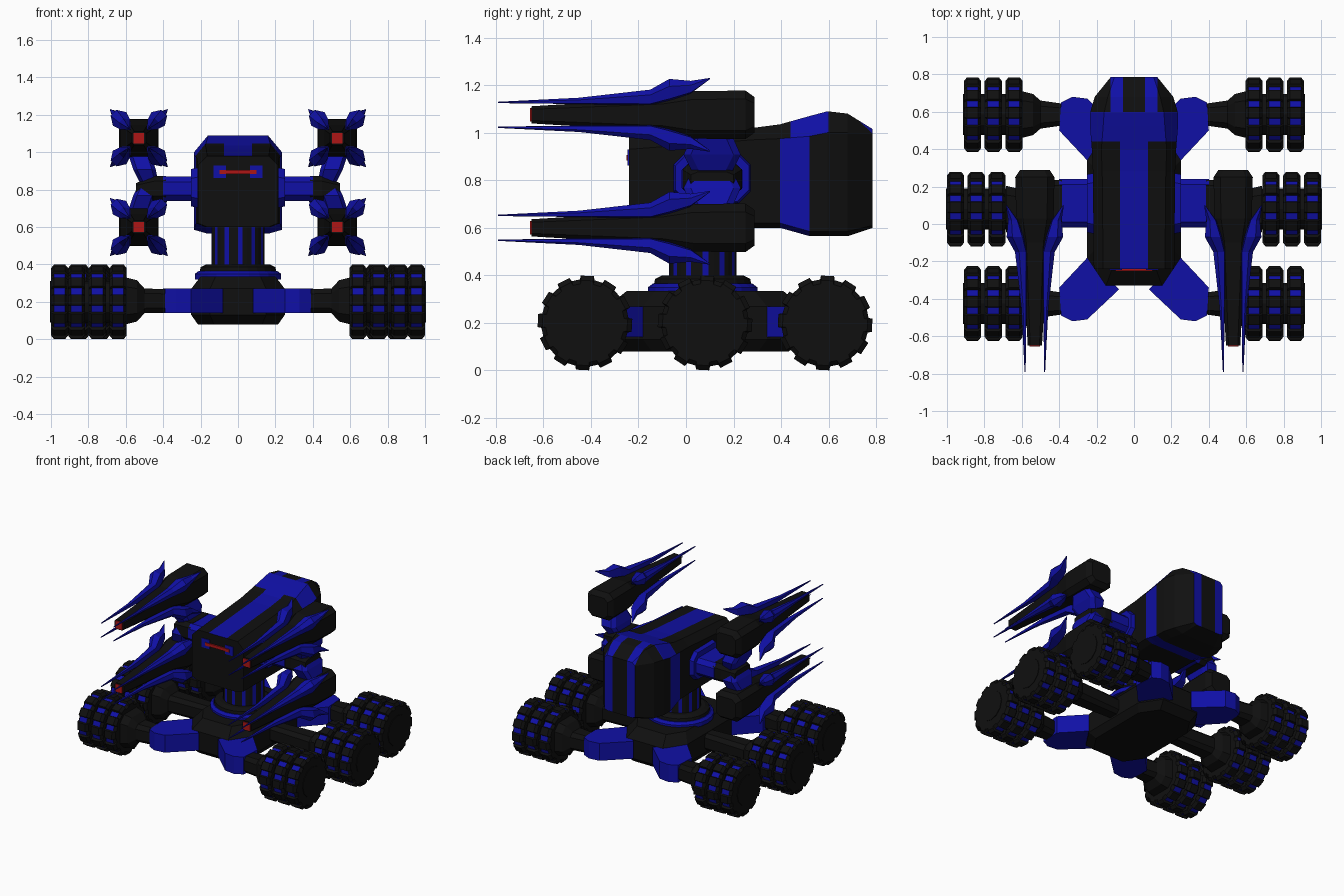
import bpy, bmesh, math
from mathutils import Vector

if "Cube" in bpy.data.objects:
    bpy.data.objects.remove(bpy.data.objects["Cube"])


def material(name, rgb):
    m = bpy.data.materials.new(name)
    m.diffuse_color = (*rgb, 1)
    m.use_nodes = True
    m.node_tree.nodes["Principled BSDF"].inputs["Base Color"].default_value = m.diffuse_color
    return m


BLACK = material("black", (0.005, 0.005, 0.005))
BLUE = material("blue", (0.005, 0.005, 0.38))
RED = material("red", (0.42, 0.008, 0.008))


def loft(name, rings, mats, rule=None, cuts=()):
    """Skin rings of points, cap the ends, slice along cuts, colour faces by rule."""
    bm = bmesh.new()
    loops = [[bm.verts.new(p) for p in r] for r in rings]
    n = len(loops[0])
    for k, (a, b) in enumerate(zip(loops, loops[1:])):
        for i in range(n):
            f = bm.faces.new((a[i], a[(i + 1) % n], b[(i + 1) % n], b[i]))
            if rule == "wheel":
                f.material_index = int(k == 1 and i % 4 == 2)
            elif rule == "neck":
                f.material_index = int(i % 3 == 0)
    bm.faces.new(loops[0])
    bm.faces.new(loops[-1])
    bmesh.ops.recalc_face_normals(bm, faces=bm.faces)
    for co, no in cuts:
        bmesh.ops.bisect_plane(bm, geom=bm.verts[:] + bm.edges[:] + bm.faces[:],
                               plane_co=co, plane_no=no)
    if callable(rule):
        for f in bm.faces:
            f.material_index = int(rule(f.calc_center_median(), f.normal))
    me = bpy.data.meshes.new(name)
    bm.to_mesh(me)
    bm.free()
    for m in mats:
        me.materials.append(m)
    ob = bpy.data.objects.new(name, me)
    bpy.context.collection.objects.link(ob)
    return ob


def octagon(hw, hh, cx, cy):
    return [(hw, -hh + cy), (hw, hh - cy), (hw - cx, hh), (-hw + cx, hh),
            (-hw, hh - cy), (-hw, -hh + cy), (-hw + cx, -hh), (hw - cx, -hh)]


def circle(r, n):
    return [(r * math.cos(math.tau * i / n), r * math.sin(math.tau * i / n)) for i in range(n)]


def along_x(pts, x, y, z):
    return [(x, y + a, z + b) for a, b in pts]


def along_y(pts, x, y, z):
    return [(x + a, y, z + b) for a, b in pts]


def along_z(pts, x, y, z):
    return [(x + a, y + b, z) for a, b in pts]


def box(name, lo, hi, mat):
    pts = [(lo[0], lo[1]), (hi[0], lo[1]), (hi[0], hi[1]), (lo[0], hi[1])]
    return loft(name, [along_z(pts, 0, 0, lo[2]), along_z(pts, 0, 0, hi[2])], [mat])


MID = 0.08  # fore-aft centre of the chassis

# chassis hull and turret ring
loft("chassis", [along_z(octagon(0.25 * s, 0.41 * s, 0.1 * s, 0.15 * s), 0, MID, z)
                 for z, s in ((0.08, 0.86), (0.13, 1), (0.27, 1), (0.335, 0.8))], [BLACK])
loft("turret_ring", [along_z(circle(r, 24), 0, 0.07, z)
                     for z, r in ((0.32, 0.23), (0.35, 0.23), (0.365, 0.21))], [BLUE])
loft("turret_cap", [along_z(circle(r, 24), 0, 0.07, z)
                    for z, r in ((0.36, 0.205), (0.385, 0.2), (0.4, 0.17))], [BLACK])
loft("neck", [along_z(circle(0.142, 36), 0, 0.07, z) for z in (0.39, 0.62)],
     [BLACK, BLUE], "neck")


# main body: (y, half width, bottom, top, side chamfer, top chamfer)
def body_ring(y, w, lo, hi, cx, ct, cb):
    return [(w, y, lo + cb), (w, y, hi - ct), (w - cx, y, hi), (-w + cx, y, hi),
            (-w, y, hi - ct), (-w, y, lo + cb), (-w + cx, y, lo), (w - cx, y, lo)]


def body_colour(c, n):
    x, y = abs(c.x), c.y
    if n.z > 0.3 and y < 0.6:
        return x < 0.075 or y > 0.44
    if y > 0.6:
        return 0.06 < x < 0.125 and n.z > -0.3
    return 0.395 < y < 0.52 and abs(n.y) < 0.9


cuts = [((sx * x, 0, 0), (1, 0, 0)) for x in (0.06, 0.075, 0.125) for sx in (-1, 1)]
cuts += [((0, y, 0), (0, 1, 0)) for y in (0.44, 0.52, 0.6)]
loft("body", [body_ring(*r) for r in (
    (-0.24, 0.215, 0.6, 0.98, 0.05, 0.05, 0.02), (0.28, 0.22, 0.6, 1.02, 0.05, 0.05, 0.02),
    (0.395, 0.225, 0.6, 1.035, 0.05, 0.06, 0.02), (0.52, 0.235, 0.565, 1.07, 0.07, 0.085, 0.02),
    (0.595, 0.235, 0.565, 1.09, 0.075, 0.09, 0.02), (0.68, 0.21, 0.565, 1.08, 0.07, 0.08, 0.02),
    (0.785, 0.125, 0.6, 1.015, 0.02, 0.02, 0.01))], [BLACK, BLUE], body_colour, cuts)

# visor
box("visor", (-0.1, -0.25, 0.884), (0.1, -0.235, 0.906), RED)
for s in (-1, 1):
    a, b = sorted((s * 0.065, s * 0.13))
    box("visor_bracket", (a, -0.245, 0.862), (b, -0.235, 0.93), BLUE)

# toothed wheel discs: four points per tooth, grooves coloured
GEAR = []
for t in range(12):
    base = math.radians(180 - 3 - 30 * t)
    for da, r in ((8, 0.2), (-8, 0.2), (-9.5, 0.184), (-20.5, 0.184)):
        ang = base + math.radians(da)
        GEAR.append((r * math.cos(ang), r * math.sin(ang)))


def wheel(s, y, x0):
    for k in range(3):
        xc = x0 + 0.046 + 0.111 * k
        loft("wheel_disc", [along_x([(a * f, b * f) for a, b in GEAR], s * (xc + dx), y, 0.2)
                            for dx, f in ((-0.046, 0.9), (-0.03, 1), (0.03, 1), (0.046, 0.9))],
             [BLACK, BLUE], "wheel_disc" and "wheel")
    loft("wheel_hub", [along_x(circle(0.11, 12), s * x, y, 0.2)
                       for x in (x0 - 0.01, x0 + 0.318)], [BLACK])


def axle(s, y, x0, x1):
    rings = ((x0, 0.055, 0.062), (x1 - 0.09, 0.075, 0.066),
             (x1 - 0.05, 0.11, 0.11), (x1 + 0.01, 0.125, 0.125))
    loft("axle", [along_x(octagon(a, b, a * 0.4, b * 0.4), s * x, y, 0.205)
                  for x, a, b in rings], [BLACK])


LEG = [(0.08, -0.35), (0.25, -0.18), (0.40, -0.34), (0.39, -0.49), (0.33, -0.52), (0.25, -0.51)]


# four-spike cannon: (y, offset from the barrel axis, half thickness)
SPIKE = ((-0.79, 0.052, 0.003), (-0.45, 0.058, 0.014), (-0.15, 0.072, 0.034),
         (-0.07, 0.103, 0.048), (0.02, 0.115, 0.028), (0.10, 0.152, 0.003))


def cannon(s, z):
    x = s * 0.53
    loft("cannon_body", [along_y(octagon(w, h, w * 0.35, h * 0.35), x, y, z) for y, w, h in (
        (-0.65, 0.038, 0.036), (-0.1, 0.07, 0.07), (0.03, 0.1, 0.1),
        (0.25, 0.105, 0.102), (0.288, 0.08, 0.075))], [BLACK])
    box("muzzle", (x - 0.028, -0.656, z - 0.028), (x + 0.028, -0.64, z + 0.028), RED)
    for i in (-1, 1):
        for j in (-1, 1):
            loft("cannon_spike", [along_y([(i * (o + t * a), j * (o + t * b)) for a, b in
                                           ((1, 0.35), (0.35, 1), (-0.75, 0.75), (-0.9, -0.9),
                                            (0.75, -0.75))], x, y, z) for y, o, t in SPIKE], [BLUE])


for s in (-1, 1):
    # running gear
    for m in (-1, 1):
        leg = [(s * x, MID + m * (MID - y)) for x, y in LEG]
        loft("leg", [along_z(leg, 0, 0, z) for z in (0.14, 0.27)], [BLUE])
        axle(s, MID + m * 0.505, 0.36, 0.59)
        wheel(s, MID + m * 0.505, 0.595)
    axle(s, MID, 0.2, 0.675)
    wheel(s, MID, 0.686)

    # shoulder mount
    loft("shoulder_plate", [along_x(octagon(h, v, 0.05, 0.05), s * x, 0.11, 0.81)
                            for x, h, v in ((0.2, 0.165, 0.11), (0.25, 0.155, 0.1))], [BLUE])
    loft("shoulder_arm", [along_x(octagon(0.13, 0.065, 0.03, 0.03), s * x, 0.11, 0.805)
                          for x in (0.24, 0.4)], [BLUE])
    loft("shoulder_joint", [along_x(octagon(h, v, 0.03, v * 0.4), s * x, 0.11, 0.805)
                            for x, h, v in ((0.385, 0.125, 0.068), (0.45, 0.125, 0.066),
                                            (0.545, 0.09, 0.03))], [BLACK])

    # struts and cannons above and below the shoulder
    for j, z in ((1, 1.075), (-1, 0.6)):
        loft("strut", [along_z(octagon(w, d, 0.02, 0.03), s * x, 0.11, 0.8375 + j * dz)
                       for x, dz, w, d in ((0.475, 0.0, 0.05, 0.085), (0.5, 0.07, 0.06, 0.12),
                                           (0.53, 0.16, 0.06, 0.08))], [BLUE])
        cannon(s, z)
